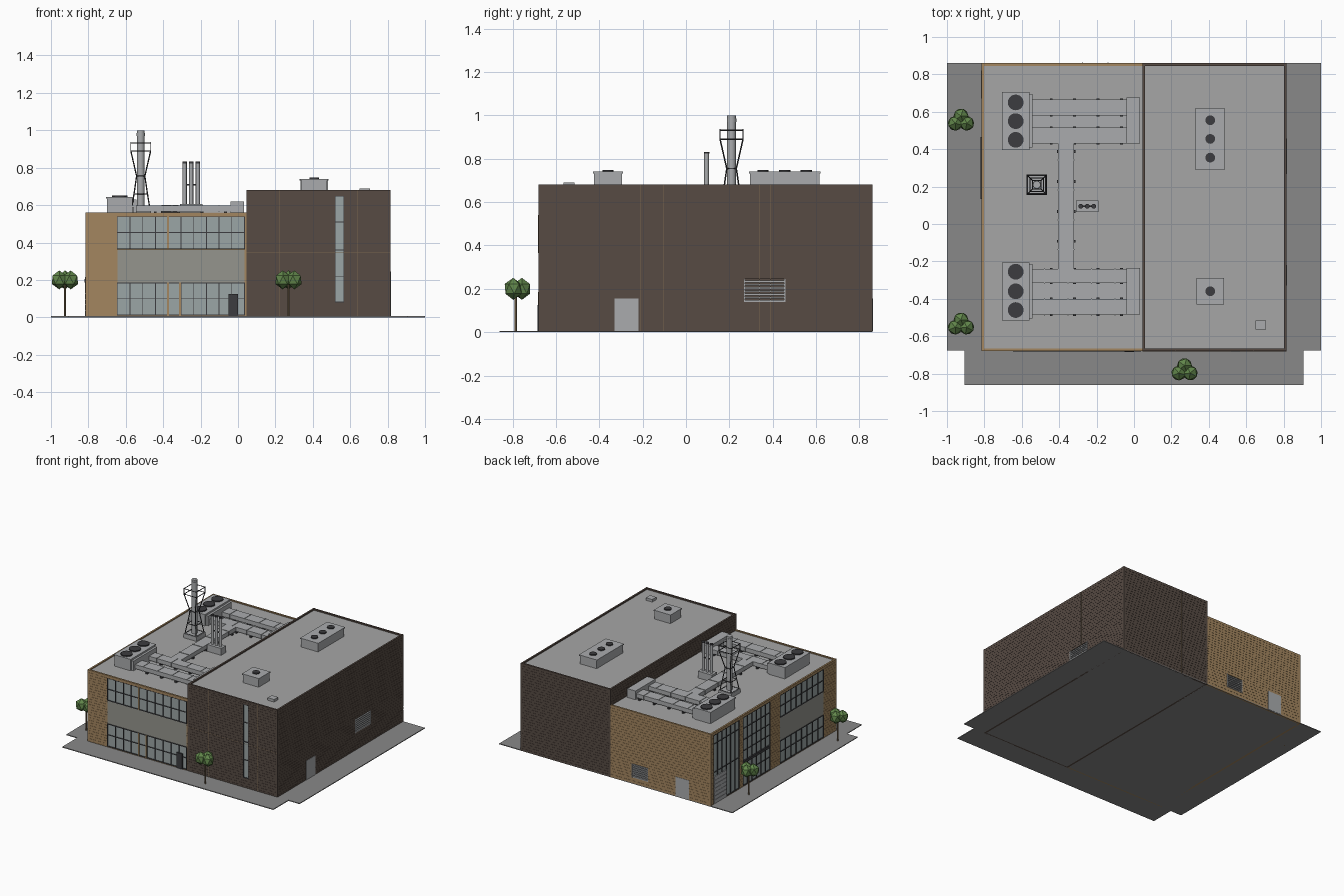
import bpy, bmesh, math
from mathutils import Vector, Matrix

if "Cube" in bpy.data.objects:
    bpy.data.objects.remove(bpy.data.objects["Cube"])


def material(name, r, g, b):
    m = bpy.data.materials.new(name)
    m.diffuse_color = (r, g, b, 1)
    m.use_nodes = True
    m.node_tree.nodes["Principled BSDF"].inputs["Base Color"].default_value = m.diffuse_color
    return m


TAN = material("tan_cladding", .37, .24, .115)
BROWN = material("brown_cladding", .095, .07, .057)
GLASS = material("glass", .33, .38, .38)
SPANDREL = material("spandrel", .30, .30, .27)
DARK = material("dark_metal", .045, .045, .05)
PALE = material("pale_metal", .40, .41, .42)
ROOF = material("roofing", .38, .38, .38)
PAVING = material("paving", .25, .25, .25)
LEAF = material("leaves", .12, .24, .07)
BARK = material("bark", .2, .14, .08)


def finish(name, bm, mat):
    mesh = bpy.data.meshes.new(name)
    bm.to_mesh(mesh)
    bm.free()
    mesh.materials.append(mat)
    ob = bpy.data.objects.new(name, mesh)
    bpy.context.collection.objects.link(ob)
    return ob


def boxes(name, items, mat):
    """Each item is x0, x1, y0, y1, z0, z1."""
    bm = bmesh.new()
    for x0, x1, y0, y1, z0, z1 in items:
        m = Matrix.Translation(((x0 + x1) / 2, (y0 + y1) / 2, (z0 + z1) / 2))
        bmesh.ops.create_cube(bm, size=1, matrix=m @ Matrix.Diagonal((abs(x1 - x0), abs(y1 - y0), abs(z1 - z0), 1)))
    return finish(name, bm, mat)


def rods(name, items, mat, sides=16):
    """Each item is start, end, radius."""
    bm = bmesh.new()
    for a, b, r in items:
        a, b = Vector(a), Vector(b)
        m = Matrix.Translation((a + b) / 2) @ (b - a).to_track_quat('Z', 'Y').to_matrix().to_4x4()
        bmesh.ops.create_cone(bm, cap_ends=True, segments=sides, radius1=r, radius2=r, depth=(b - a).length, matrix=m)
    if sides > 6:
        for f in bm.faces:
            f.smooth = len(f.verts) == 4
        for e in bm.edges:
            e.smooth = e.calc_face_angle(0) < .6
    return finish(name, bm, mat)


# Facade coordinates: u along the wall, z up, d outward
FACES = {"front": ("y", -.68, -1), "back": ("y", .86, 1), "left": ("x", -.815, -1),
         "right": ("x", .815, 1), "mid": ("x", .045, -1)}


def fbox(face, u0, u1, z0, z1, d0, d1):
    axis, p, s = FACES[face]
    lo, hi = sorted((p + s * d0, p + s * d1))
    return (u0, u1, lo, hi, z0, z1) if axis == "y" else (lo, hi, u0, u1, z0, z1)


def wall(name, face, u0, u1, h, openings, mat, pitch=.02):
    us = sorted({u0, u1, *[v for o in openings for v in o[:2]]})
    zs = sorted({0, h, *[v for o in openings for v in o[2:]]})
    items = []
    for a, b in zip(us, us[1:]):
        for c, d in zip(zs, zs[1:]):
            if any(o[0] < (a + b) / 2 < o[1] and o[2] < (c + d) / 2 < o[3] for o in openings):
                continue
            items.append(fbox(face, a, b, c, d, -.014, -.0015))
            n = max(1, round((d - c) / pitch))
            step = (d - c) / n
            items += [fbox(face, a, b, c + i * step, c + (i + 1) * step - .001, -.0015, 0) for i in range(n)]
    boxes(name, items, mat)


def bay(name, face, u0, u1, z0, z1, n, transoms, panel=GLASS):
    boxes(name + "_pane", [fbox(face, u0, u1, z0, z1, -.01, -.005)], panel)
    bars = [fbox(face, u0 + (u1 - u0) * i / n - .002, u0 + (u1 - u0) * i / n + .002, z0, z1, -.01, .001)
            for i in range(n + 1)]
    bars += [fbox(face, u0, u1, z - .002, z + .002, -.01, .001) for z in (z0 + .002, z1 - .002, *transoms)]
    boxes(name + "_frame", bars, DARK)


def louver(name, face, u0, u1, z0, z1, n=7):
    step = (z1 - z0) / n
    boxes(name, [fbox(face, u0, u1, z0 + i * step, z0 + (i + .55) * step, -.01, .002) for i in range(n)]
          + [fbox(face, u - .003, u + .003, z0, z1, -.012, .003) for u in (u0, u1)], PALE)


# Paving
boxes("pavement", [(-1, 1, -.675, .86, 0, .006), (-.905, .905, -.86, -.675, 0, .006)], PAVING)

# Walls with openings
L, H = .56, .68
front_glass = (-.645, .035, .01, .54)
bays = [(.51, .825, .01, .54), (.135, .465, .01, .54), (-.52, .01, .01, .54)]
slot = (.52, .565, .08, .65)
right_louver, back_louver = (.27, .455, .14, .245), (-.275, -.14, .05, .155)
wall("tan_front_wall", "front", -.815, .045, L, [front_glass], TAN)
wall("tan_left_wall", "left", -.68, .86, L, bays, TAN)
wall("tan_back_wall", "back", -.815, .045, L, [back_louver], TAN)
wall("brown_front_wall", "front", .045, .815, H, [slot], BROWN)
wall("brown_right_wall", "right", -.68, .86, H, [right_louver], BROWN)
wall("brown_back_wall", "back", .045, .815, H, [], BROWN)
wall("brown_inner_wall", "mid", -.68, .86, H, [], BROWN)
boxes("roofs", [(-.805, .045, -.67, .85, .535, .552), (.05, .805, -.67, .85, .655, .67)], ROOF)

# Cladding joints
joints = [fbox("right", u, u + .002, 0, H, 0, .0008) for u in (-.21, -.16, -.105, .34, .39)]
joints += [fbox("front", u, u + .002, 0, H, 0, .0008) for u in (.22, .64)]
joints += [fbox("back", .28, .282, 0, H, 0, .0008), fbox("front", .045, .815, .344, .346, 0, .0008)]
boxes("cladding_joints", joints, BARK)

# Glazing of the front and left walls
for tag, face, u0, u1, n in (("front", "front", -.645, .035, 10), ("left", "left", -.52, .01, 8)):
    bay(tag + "_lower_glazing", face, u0, u1, .01, .185, n, [.1])
    bay(tag + "_upper_glazing", face, u0, u1, .365, .54, n, [.453])
    boxes(tag + "_spandrel", [fbox(face, u0, u1, .187, .363, -.01, -.002)], SPANDREL)
boxes("tan_posts", [fbox("front", -.38, -.37, .365, .54, -.01, .002)]
      + [fbox("front", u - .005, u + .005, .01, .185, -.01, .002) for u in (-.375, -.31)], TAN)
bay("tall_glazing_rear", "left", .51, .825, .01, .54, 6, [.25, .47])
bay("tall_glazing_centre", "left", .135, .465, .01, .54, 6, [.11, .28, .365, .453])
boxes("entrance_canopy", [fbox("left", .135, .465, .185, .205, -.005, .006)], DARK)
bay("slot_window", "front", *slot, 1, [.22, .36, .51])

# Doors and louvers
boxes("front_door", [fbox("front", -.05, 0, .006, .125, -.01, .004)], DARK)
boxes("service_doors", [fbox("right", -.33, -.22, .006, .155, -.005, .002),
                        fbox("back", -.63, -.515, .006, .155, -.005, .002)], PALE)
boxes("loading_door", [fbox("left", .67, .82, .008 + i * .03, .036 + i * .03, -.01, .002) for i in range(7)], PALE)
louver("right_louver", "right", *right_louver)
louver("back_louver", "back", *back_louver)


# Rooftop fan units
def fan_unit(name, x0, x1, y0, y1, z0, z1, ys, r):
    boxes(name, [(x0 + .005, x1 - .005, y0 + .005, y1 - .005, z0, z1 - .006), (x0, x1, y0, y1, z1 - .008, z1)], PALE)
    x = (x0 + x1) / 2
    rods(name + "_fans", [((x, y, z1 - .002), (x, y, z1 + .008), r) for y in ys], DARK, 24)


fan_unit("rear_chiller", -.705, -.56, .395, .705, .55, .643, (.65, .55, .45), .042)
fan_unit("front_chiller", -.705, -.56, -.515, -.205, .55, .643, (-.255, -.36, -.46), .042)
fan_unit("large_exhaust_unit", .33, .485, .29, .62, .668, .74, (.555, .455, .355), .026)
fan_unit("small_exhaust_unit", .335, .48, -.43, -.29, .668, .74, (-.36,), .026)
boxes("roof_hatch", [(.65, .705, -.565, -.515, .668, .69)], PALE)

# Ducts, flanges and supports
ducts, flanges, feet = [], [], []
for y0, y1 in ((.58, .665), (.43, .515), (-.315, -.24), (-.485, -.40)):
    ducts.append((-.545, -.04, y0, y1, .565, .597))
    for x in (-.48, -.355, -.23, -.105):
        flanges.append((x, x + .005, y0 - .003, y1 + .003, .563, .6))
        feet.append((x + .03, x + .045, y0 - .006, y1 + .006, .55, .566))
for y0, y1 in ((.43, .675), (-.485, -.235)):
    ducts.append((-.04, .032, y0, y1, .552, .62))
    ducts.append((-.56, -.543, y0 - .02, y1 + .02, .555, .63))
ducts.append((-.405, -.32, -.24, .43, .565, .597))
for y in (-.14, .02, .18, .34):
    flanges.append((-.408, -.317, y, y + .005, .563, .6))
    feet.append((-.411, -.314, y + .04, y + .055, .55, .566))
boxes("roof_ducts", ducts, PALE)
boxes("duct_flanges", flanges, PALE)
boxes("duct_supports", feet, DARK)
boxes("duct_walkways", [(-.545, -.04, .515, .58, .55, .556), (-.545, -.04, -.40, -.315, .55, .556)], PALE)

# Main chimney with lattice support and railing
cx, cy = -.52, .21
boxes("chimney_base", [(cx - .055, cx + .055, cy - .055, cy + .055, .55, .585)], PALE)
rods("chimney", [((cx, cy, .58), (cx, cy, 1), .02), ((cx, cy, .97), (cx, cy, .985), .022)], PALE, 20)
profile = [(.048, .585), (.036, .66), (.022, .755), (.053, .89)]
corners = [(1, 1), (-1, 1), (-1, -1), (1, -1)]
at = lambda c, h, z: (cx + c[0] * h, cy + c[1] * h, z)
lattice = []
for c, e in zip(corners, corners[1:] + corners[:1]):
    for (h0, z0), (h1, z1) in zip(profile, profile[1:]):
        lattice.append((at(c, h0, z0), at(c, h1, z1), .0035))
    lattice += [(at(c, h, z), at(e, h, z), .003) for h, z in profile + [(.053, .932)]]
    lattice.append((at(c, .053, .89), at(c, .053, .937), .002))
rods("chimney_lattice", lattice, DARK, 6)

# Row of three thin stacks
xs = (-.285, -.25, -.215)
boxes("stack_base", [(-.31, -.19, .065, .125, .55, .605)], PALE)
boxes("stack_brace", [(-.295, -.205, .091, .099, .706, .714)], DARK)
rods("thin_stacks", [((x, .095, .59), (x, .095, .823), .011) for x in xs], PALE)
rods("stack_caps", [((x, .095, .823), (x, .095, .832), .013) for x in xs], DARK)

# Trees with faceted crowns
for i, (x, y) in enumerate(((-.925, .55), (-.925, -.54), (.27, -.785))):
    rods(f"tree_trunk_{i}", [((x, y, 0), (x, y, .2), .005)], BARK, 6)
    bm = bmesh.new()
    for k, a in enumerate((90, 205, 335)):
        r = math.radians(a)
        m = Matrix.Translation((x + .034 * math.cos(r), y + .028 * math.sin(r), .2)) @ Matrix.Rotation(k, 4, 'Z')
        bmesh.ops.create_icosphere(bm, subdivisions=1, radius=.044, matrix=m @ Matrix.Diagonal((1, 1, 1.15, 1)))
    finish(f"tree_crown_{i}", bm, LEAF)
